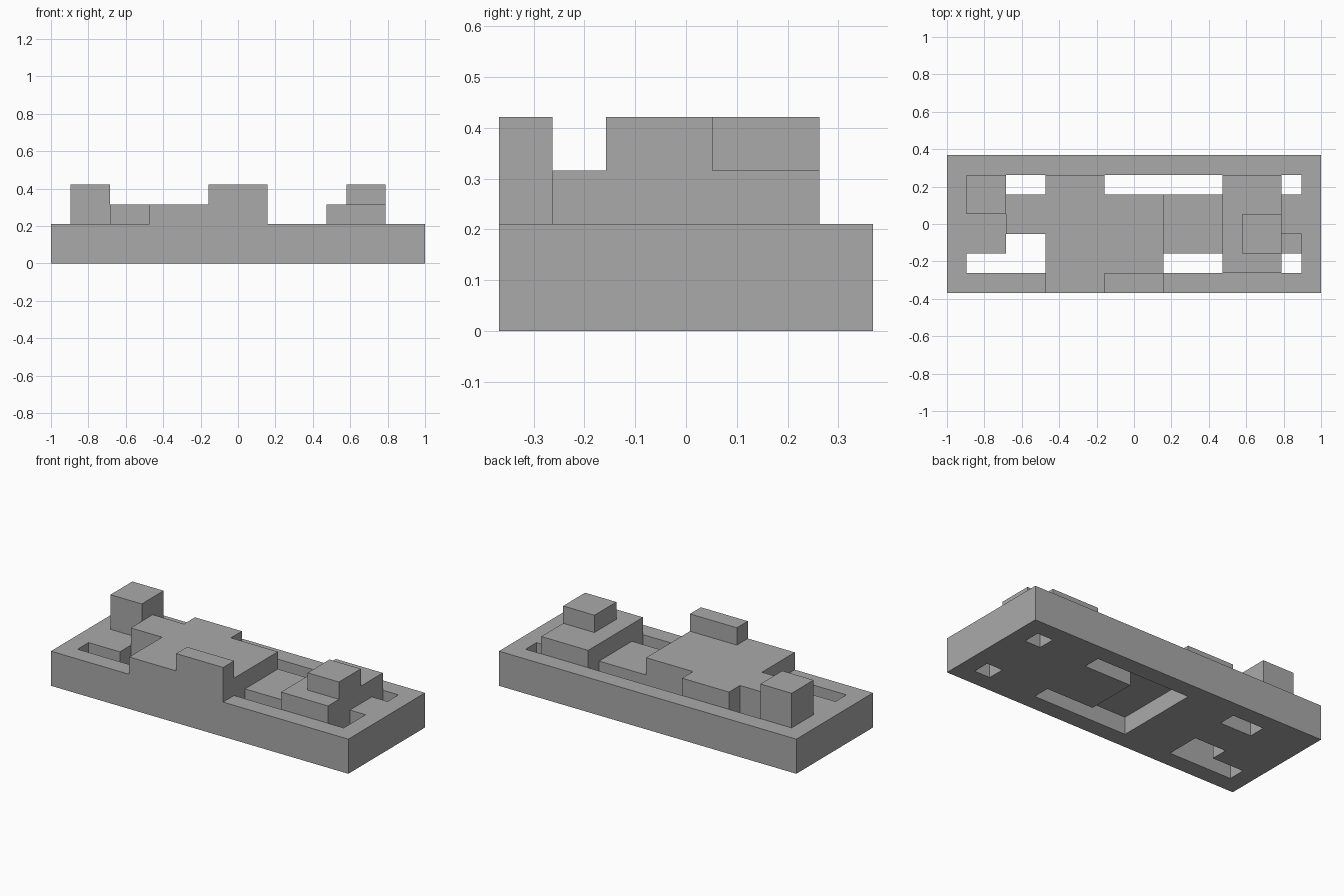
import bpy
import bmesh
from mathutils import Vector
from itertools import product

cube = bpy.data.objects.get("Cube")
if cube:
    bpy.data.objects.remove(cube, do_unlink=True)

NX, NY = 19, 7          # footprint in cells
CELL = 2 / NX
solid = set()


def cells(x, y, z):
    return set(product(range(*x), range(*y), range(*z)))


def add(x, y, z):
    solid.update(cells(x, y, z))


def carve(x, y, z):
    solid.difference_update(cells(x, y, z))


# Base slab
add((0, NX), (0, NY), (0, 2))

# Openings through the slab
carve((3, 5), (5, 6), (0, 2))       # back left
carve((8, 14), (5, 6), (0, 2))      # long back slot
carve((1, 5), (1, 2), (0, 2))       # L-shaped front opening
carve((3, 5), (2, 3), (0, 2))
carve((11, 14), (1, 2), (0, 2))     # front slot
for y in (1, 5):                    # end pair
    carve((17, 18), (y, y + 1), (0, 2))
carve((17, 18), (2, 3), (1, 2))     # shallow end recess
carve((8, 11), (1, 5), (0, 1))      # hollow under the deck

# Central deck and its front parapet
add((3, 5), (3, 5), (2, 3))
add((5, 8), (0, 6), (2, 3))
add((8, 11), (0, 5), (2, 3))
add((8, 11), (0, 1), (3, 4))

# Tall corner block
add((1, 3), (4, 6), (2, 4))

# Stepped end block
add((14, 17), (1, 6), (2, 3))
add((15, 17), (2, 4), (3, 4))


def build_shell(name, material):
    """Skin the occupied cells with their exposed faces only."""
    bm = bmesh.new()
    verts = {}

    def vert(p):
        key = tuple(p)
        if key not in verts:
            offset = Vector((NX / 2, NY / 2, 0))
            verts[key] = bm.verts.new((Vector(key) - offset) * CELL)
        return verts[key]

    for cell in sorted(solid):
        for axis, side in product(range(3), (0, 1)):
            neighbour = list(cell)
            neighbour[axis] += 2 * side - 1
            if tuple(neighbour) in solid:
                continue
            u, v = (axis + 1) % 3, (axis + 2) % 3
            corners = []
            for du, dv in ((0, 0), (1, 0), (1, 1), (0, 1)):
                p = list(cell)
                p[axis] += side
                p[u] += du
                p[v] += dv
                corners.append(vert(p))
            bm.faces.new(corners if side else corners[::-1])

    # Merge coplanar cells into large flat faces
    bmesh.ops.dissolve_limit(bm, angle_limit=0.01, verts=bm.verts[:],
                             edges=bm.edges[:])
    mesh = bpy.data.meshes.new(name)
    bm.to_mesh(mesh)
    bm.free()
    mesh.materials.append(material)
    obj = bpy.data.objects.new(name, mesh)
    bpy.context.scene.collection.objects.link(obj)
    return obj


grey = bpy.data.materials.new("plain_grey")
grey.use_nodes = True
colour = (0.4, 0.4, 0.4, 1)
grey.diffuse_color = colour
grey.node_tree.nodes["Principled BSDF"].inputs["Base Color"].default_value = colour

build_shell("stepped_block_frame", grey)
